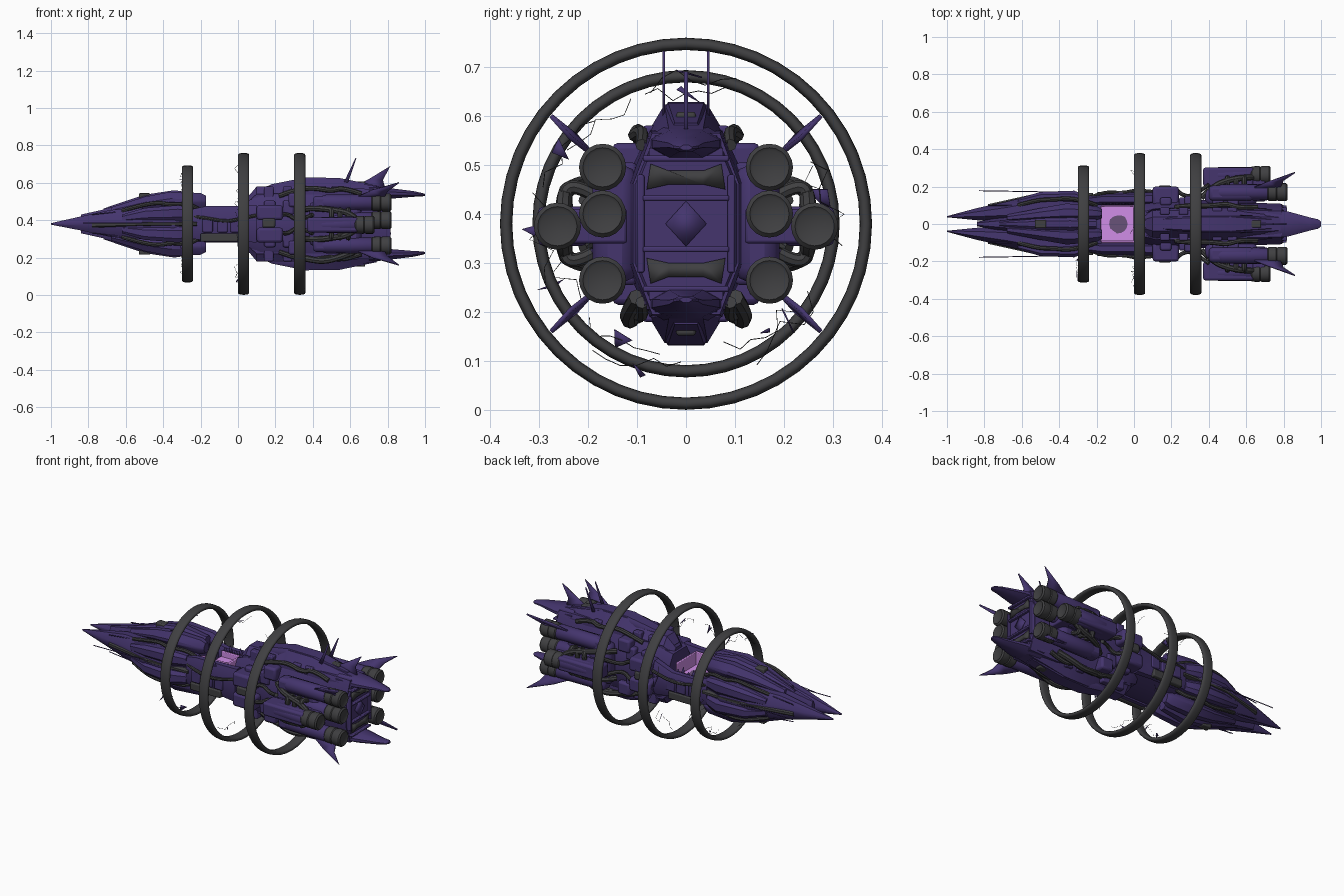
import bpy, bmesh, math, random
from mathutils import Vector

cube = bpy.data.objects.get("Cube")
if cube:
    bpy.data.objects.remove(cube, do_unlink=True)

AXIS_Z = 0.38  # height of the long axis; geometry is built around it
rng = random.Random(4)


def material(name, rgb):
    m = bpy.data.materials.new(name)
    m.use_nodes = True
    m.diffuse_color = (*rgb, 1)
    m.node_tree.nodes["Principled BSDF"].inputs["Base Color"].default_value = (*rgb, 1)
    return m


PURPLE = material("hull_purple", (0.058, 0.035, 0.155))
GREY = material("dark_grey", (0.05, 0.05, 0.053))
PINK = material("core_pink", (0.63, 0.27, 0.8))
MAUVE = material("breach_mauve", (0.14, 0.085, 0.19))


def add(name, me, mat, mirror="", bevel=0):
    """Link a mesh, mirrored across the long axis in Y and/or Z."""
    me.materials.clear()
    me.materials.append(mat)
    me.shade_smooth()
    me.set_sharp_from_angle(angle=math.radians(35))
    ob = bpy.data.objects.new(name, me)
    ob.location.z = AXIS_Z
    bpy.context.collection.objects.link(ob)
    if bevel:
        b = ob.modifiers.new("bevel", "BEVEL")
        b.width, b.segments = bevel, 2
    if mirror:
        m = ob.modifiers.new("mirror", "MIRROR")
        m.use_axis = (False, "Y" in mirror, "Z" in mirror)
        m.use_mirror_merge = False
    return ob


def from_bm(name, bm, mat, mirror="", bevel=0):
    bmesh.ops.recalc_face_normals(bm, faces=bm.faces)
    me = bpy.data.meshes.new(name)
    bm.to_mesh(me)
    bm.free()
    return add(name, me, mat, mirror, bevel)


def loft(name, sections, mat, mirror="", cy=0.25, cz=0.25):
    """Chamfered boxes (x, y0, y1, z0, z1) joined along X."""
    bm = bmesh.new()
    rings = []
    for x, y0, y1, z0, z1 in sections:
        a, b = (y1 - y0) * cy, (z1 - z0) * cz
        pts = [(y0 + a, z0), (y1 - a, z0), (y1, z0 + b), (y1, z1 - b),
               (y1 - a, z1), (y0 + a, z1), (y0, z1 - b), (y0, z0 + b)]
        rings.append([bm.verts.new((x, y, z)) for y, z in pts])
    for r, s in zip(rings, rings[1:]):
        for i in range(8):
            j = (i + 1) % 8
            bm.faces.new((r[i], r[j], s[j], s[i]))
    bm.faces.new(rings[0])
    bm.faces.new(rings[-1])
    return from_bm(name, bm, mat, mirror)


def box(name, x, y, z, mat, mirror="", bevel=0.006):
    bm = bmesh.new()
    bmesh.ops.create_cube(bm, size=1)
    for v in bm.verts:
        v.co = [lo + (hi - lo) * (c + 0.5) for c, (lo, hi) in zip(v.co, (x, y, z))]
    return from_bm(name, bm, mat, mirror, bevel)


def lathe(name, profile, y, z, mat, mirror="", n=20, closed=False):
    """Spin (x, radius) points around an X-parallel axis."""
    bm = bmesh.new()
    rings = [[bm.verts.new((x, y + r * math.cos(t), z + r * math.sin(t)))
              for t in (math.tau * i / n for i in range(n))] for x, r in profile]
    pairs = list(zip(rings, rings[1:])) + ([(rings[-1], rings[0])] if closed else [])
    for r, s in pairs:
        for i in range(n):
            j = (i + 1) % n
            bm.faces.new((r[i], r[j], s[j], s[i]))
    if not closed:
        bm.faces.new(rings[0])
        bm.faces.new(rings[-1])
    return from_bm(name, bm, mat, mirror)


def tube(name, pts, r, mat, mirror="", kind="NURBS", res=2):
    cu = bpy.data.curves.new(name, "CURVE")
    cu.dimensions, cu.bevel_depth, cu.bevel_resolution, cu.use_fill_caps = "3D", r, res, True
    sp = cu.splines.new(kind)
    sp.points.add(len(pts) - 1)
    for p, co in zip(sp.points, pts):
        p.co = (*co, 1)
    sp.use_endpoint_u, sp.order_u, sp.resolution_u = True, 3, 4
    tmp = bpy.data.objects.new(name + "_path", cu)
    me = bpy.data.meshes.new_from_object(tmp)
    bpy.data.objects.remove(tmp)
    return add(name, me, mat, mirror)


def blade(name, pts, thick, mat, mirror=""):
    bm = bmesh.new()
    bm.faces.new([bm.verts.new(p) for p in pts])
    ob = from_bm(name, bm, mat, mirror)
    s = ob.modifiers.new("thickness", "SOLIDIFY")
    s.thickness, s.offset = thick, 0


# Three floating rings with a rounded, flattened section
for name, x, r in (("front_ring", -0.27, 0.313), ("middle_ring", 0.03, 0.379), ("rear_ring", 0.33, 0.379)):
    section = []
    for i in range(20):
        c, s = math.cos(math.tau * i / 20), math.sin(math.tau * i / 20)
        section.append((x + math.copysign(abs(c) ** .7, c) * .03, r - .0125 + math.copysign(abs(s) ** .8, s) * .0125))
    lathe(name, section, 0, 0, GREY, n=48, closed=True)

# Forward hull: split prongs, ridge and armour shells
loft("nose_prong", [(-1, .036, .042, -.004, .004), (-.84, .02, .085, -.035, .04), (-.68, .015, .12, -.07, .075),
                    (-.52, .02, .16, -.08, .085), (-.34, .03, .165, -.085, .09), (-.2, .05, .125, -.07, .08)],
     PURPLE, "Y", .3, .35)
loft("nose_spine", [(-.84, -.012, .012, -.05, .05), (-.66, -.045, .045, -.09, .09), (-.5, -.06, .06, -.13, .13),
                    (-.22, -.075, .075, -.13, .13)], PURPLE)
loft("forward_shell", [(-.68, .012, .05, .05, .088), (-.5, .015, .085, .07, .145), (-.36, .015, .11, .08, .172),
                       (-.2, .02, .095, .08, .165), (-.17, .03, .08, .09, .15)], PURPLE, "YZ", .3, .4)
loft("forward_crest", [(-.72, -.01, .01, .06, .082), (-.5, -.03, .03, .1, .156), (-.34, -.035, .035, .1, .18),
                       (-.2, -.025, .025, .1, .16)], PURPLE, "Z")
loft("cheek_plate", [(-.62, .1, .135, .01, .05), (-.5, .11, .172, .015, .085), (-.32, .11, .178, .015, .1),
                     (-.24, .1, .15, .02, .085)], PURPLE, "YZ")
loft("cheek_slot", [(-.78, .07, .106, -.02, .008), (-.5, .13, .168, -.012, .012), (-.22, .1, .165, -.012, .012)],
     GREY, "Y")
box("crest_vent", (-.53, -.47), (-.022, .022), (.13, .164), GREY, "Z")
tube("shell_pipe", [(-.62, .1, .07), (-.52, .13, .1), (-.42, .13, .115), (-.36, .14, .1), (-.25, .12, .11),
                    (-.2, .1, .07)], .011, GREY, "YZ")
tube("nose_probe", [(-.83, .178, .005), (-.48, .172, .005)], .0025, PURPLE, "Y", "POLY")
tube("upper_probe", [(-.78, .1, .05), (-.55, .1, .075)], .0025, PURPLE, "YZ", "POLY")

# Waist: open core well between side beams, the left beam torn
loft("core_cradle", [(-.22, -.12, .12, -.1, -.02), (.08, -.12, .12, -.1, -.02)], PURPLE)
for name, side, top in (("right_waist_beam", -1, .095), ("left_waist_beam", 1, .055)):
    loft(name, [(x, *sorted((.102 * side, y * side)), z0, z1) for x, y, z0, z1 in
                ((-.24, .15, -.08, .08), (-.17, .162, -.09, top), (-.01, .162, -.09, top), (.1, .17, -.1, .1))],
         PURPLE)
box("glowing_core_floor", (-.178, .004), (-.1, .1), (-.04, .012), PINK, bevel=.004)
box("glowing_core_right_wall", (-.175, .002), (-.102, -.088), (-.03, .088), PINK, bevel=.004)
box("glowing_core_left_wall", (-.175, .002), (.09, .102), (-.03, .045), PINK, bevel=.004)
box("glowing_core_rear_wall", (-.006, .006), (-.09, .09), (-.03, .088), PINK, bevel=.004)
bm = bmesh.new()
bm.faces.new([bm.verts.new((-.08 + .05 * k * math.cos(t), .052 * k * math.sin(t), .015))
              for t, k in ((math.tau * i / 14, rng.uniform(.88, 1.1)) for i in range(14))])
from_bm("core_breach", bm, MAUVE)
for i in range(5):
    x = -.17 + i * .034
    blade("torn_edge", [(x, .108, .04), (x + .028, .108, .04), (x + .01, .106, .065 + .02 * (i % 2))],
          .004, PURPLE)
box("waist_strip", (-.2, 0), (.14, .17), (-.095, -.05), GREY, "Y")
for x in (-.19, -.11, -.04):
    box("waist_plate", (x, x + .055), (.14, .172), (-.045, .025), PURPLE, "Y")
tube("waist_pipe", [(-.24, .14, .04), (-.16, .175, .03), (-.06, .165, .01), (.02, .185, .03), (.12, .17, .05)],
     .009, GREY, "Y")

# Rear hull: core, back armour on top and underneath, tails
loft("rear_core", [(.04, -.1, .1, -.12, .12), (.12, -.13, .13, -.15, .15), (.34, -.13, .13, -.17, .17),
                   (.6, -.115, .115, -.19, .19), (.79, -.108, .108, -.185, .185)], PURPLE, "", .18, .28)
loft("back_armour", [(.05, -.05, .05, .08, .14), (.1, -.08, .08, .1, .2), (.3, -.09, .09, .1, .205),
                     (.36, -.095, .095, .1, .243), (.52, -.095, .095, .1, .243), (.66, -.085, .085, .1, .215),
                     (.8, -.075, .075, .1, .19)], PURPLE, "Z", .27, .6)
loft("back_ridge", [(.06, -.025, .025, .1, .155), (.18, -.035, .035, .15, .212), (.36, -.048, .048, .18, .248),
                    (.54, -.048, .048, .18, .246), (.74, -.03, .03, .15, .205)], PURPLE, "Z", .12)
loft("tail", [(.7, -.08, .08, .13, .2), (.82, -.068, .068, .135, .19), (.94, -.035, .035, .145, .175),
              (.985, -.025, .025, .147, .165), (1, -.012, .012, .15, .16)], PURPLE, "Z", .25, .35)
box("ridge_hatch", (.62, .68), (-.02, .02), (.2, .228), GREY, "Z")
for x in (.14, .24, .42, .5):
    box("back_panel", (x, x + .05), (.05, .088), (.12, .2), PURPLE, "YZ")
    box("flank_panel", (x, x + .06), (.1, .142), (.05, .125), PURPLE, "YZ", .01)

# Stern: waisted exhaust bays around a central diamond plate
loft("stern_plate", [(.78, -.108, .108, -.185, .185), (.8, -.1, .1, -.175, .175)], PURPLE, "", .2, .28)
blade("exhaust_bay", [(.804, y, z) for y, z in ((-.08, .07), (-.035, .08), (.035, .08), (.08, .07), (.072, .122),
                                                (.035, .108), (-.035, .108), (-.072, .122))], .009, GREY, "Z")
for z in (.046, .127):
    box("bay_frame", (.78, .818), (-.088, .088), (z, z + .012), PURPLE, "Z", .004)
box("stern_side_frame", (.78, .815), (.085, .1), (-.1, .1), PURPLE, "Y", .004)
blade("stern_diamond", [(.803, .042, 0), (.803, 0, .046), (.803, -.042, 0), (.803, 0, -.046)], .009, PURPLE)

# Shoulder modules ahead of the engines
box("shoulder_module", (.1, .24), (.1, .2), (.02, .1), PURPLE, "YZ", .014)
box("shoulder_cap", (.13, .2), (.12, .206), (-.02, .03), GREY, "Y", .01)
box("upper_module", (.27, .35), (.08, .15), (.09, .165), PURPLE, "YZ", .012)
box("engine_mount", (.38, .66), (.1, .19), (-.12, .12), PURPLE, "Y", .03)

# Engines: sleeve and dark nozzle
for name, y, z, x0, x1, mir in (("corner_engine", .17, .115, .42, .82, "YZ"), ("inner_engine", .17, .02, .5, .82, "Y"),
                                ("outer_engine", .262, -.005, .4, .73, "Y")):
    lathe(name + "_sleeve", [(x0, .025), (x0 + .05, .042), (x1 - .11, .044), (x1 - .1, .038)], y, z, PURPLE, mir, 16)
    lathe(name + "_nozzle", [(x1 - .11, .038), (x1 - .1, .046), (x1 - .06, .048), (x1 - .055, .044),
                             (x1 - .045, .048), (x1 - .008, .048), (x1, .04), (x1 - .004, .034)], y, z, GREY, mir)
box("outer_engine_block", (.37, .64), (.2, .302), (-.045, .035), PURPLE, "Y", .012)
box("outer_engine_pylon", (.4, .7), (.12, .25), (-.04, .03), PURPLE, "Y")
box("corner_engine_block", (.4, .64), (.125, .205), (.075, .15), PURPLE, "YZ", .02)
for i in range(3):
    x = .5 + i * .045
    tube("coolant_coil", [(x, .19, .06), (x, .235, .085), (x, .25, .05), (x, .24, .02)], .014, GREY, "YZ")
tube("engine_elbow", [(.36, .14, .08), (.42, .2, .085), (.5, .235, .075), (.6, .25, .06), (.64, .25, .02)],
     .016, GREY, "YZ")
tube("back_pipe", [(.22, .09, .15), (.3, .1, .18), (.4, .095, .195), (.5, .11, .175), (.56, .085, .195),
                   (.66, .09, .16)], .013, GREY, "YZ")
tube("flank_pipe", [(.08, .15, .04), (.2, .21, .03), (.26, .15, .06), (.32, .15, .01), (.4, .21, .05)],
     .011, GREY, "YZ")
tube("belly_hose", [(.3, .08, -.17), (.38, .11, -.19), (.46, .115, -.2), (.54, .12, -.18), (.62, .1, -.15)],
     .017, GREY, "Y")

# Fins and aerials
blade("dorsal_fin", [(.62, 0, .2), (.7, 0, .24), (.815, 0, .31), (.775, 0, .235), (.79, 0, .18)], .009, PURPLE)
blade("diagonal_fin", [(.6, .18, .13), (.72, .225, .18), (.86, .275, .22), (.8, .235, .175), (.78, .19, .14)],
      .009, PURPLE, "YZ")
blade("aerial", [(.56, .045, .21), (.628, .045, .352), (.633, .045, .352), (.585, .045, .21)], .005, PURPLE, "Y")

# Torn shards and fine filaments drifting inside the forward rings
for ring_x, radius in ((-.29, .275), (0, .3)):
    for i in range(6):
        t = math.tau * i / 6 + rng.uniform(-.3, .3)
        path = []
        for k in range(7):
            r, a = radius + rng.uniform(-.025, .025), t + k * .1
            path.append((ring_x + rng.uniform(-.02, .02), r * math.cos(a), r * math.sin(a)))
        tube("filament", path, .0009, GREY, kind="POLY", res=0)
        mid = Vector(path[3])
        corners = [mid + Vector((rng.uniform(-.012, .012), rng.uniform(-.03, .03), rng.uniform(-.03, .03)))
                   for _ in range(3)]
        blade("hull_shard", corners, .003, PURPLE)
